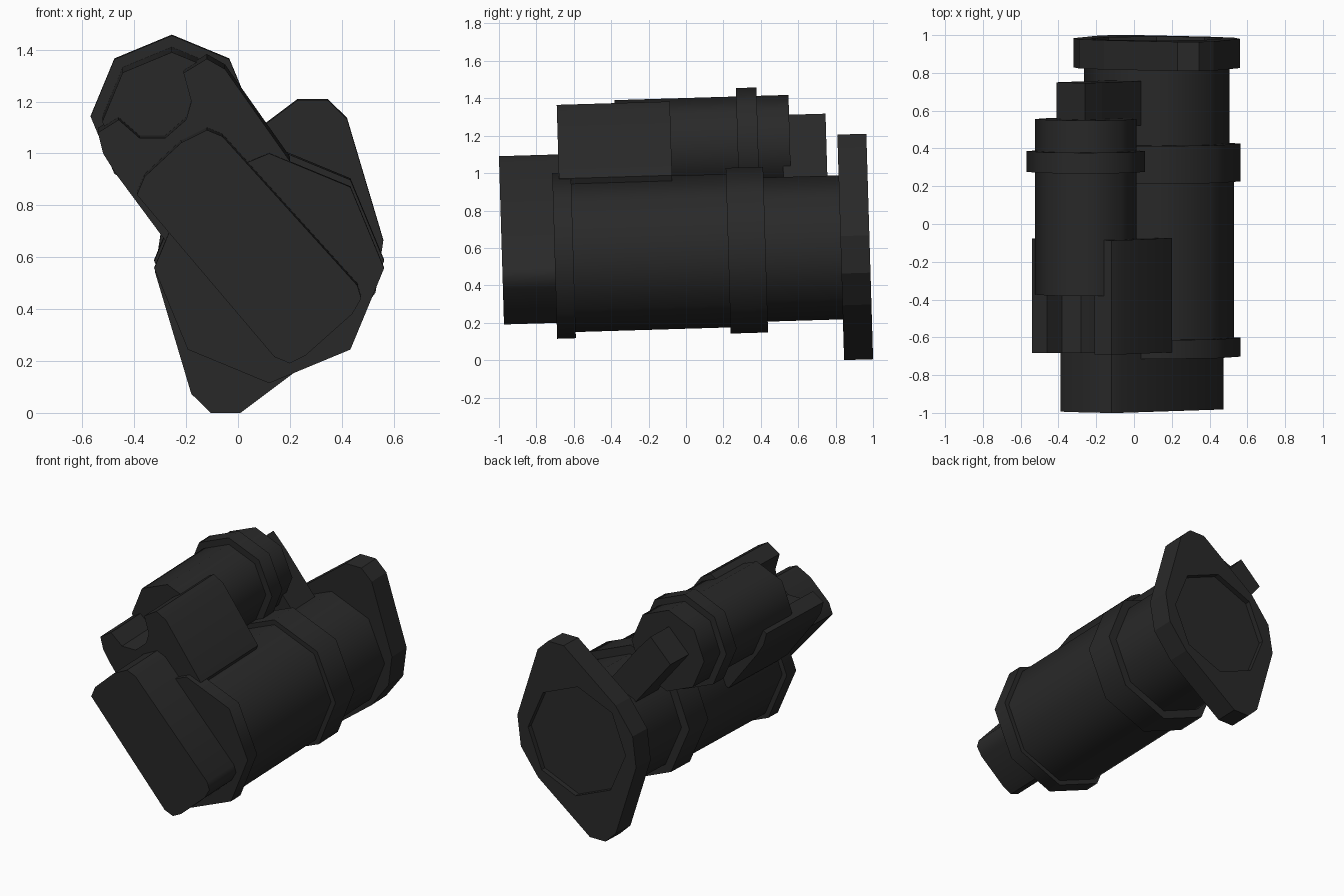
import bpy, bmesh
from math import sin, cos, pi

if "Cube" in bpy.data.objects:
    bpy.data.objects.remove(bpy.data.objects["Cube"])

TILT = 0.03            # the whole unit leans slightly about x
BODY = (0.12, 0.578)   # motor axis (x, z)
SIDE = (-0.255, 1.133) # solenoid axis (x, z)

mat = bpy.data.materials.new("dark_metal")
mat.diffuse_color = (0.022, 0.022, 0.022, 1)
mat.use_nodes = True
mat.node_tree.nodes["Principled BSDF"].inputs["Base Color"].default_value = mat.diffuse_color


def prism(name, profile, y0, y1, smooth=0.85):
    """Extrude an (x, z) outline from y0 to y1."""
    bm = bmesh.new()
    face = bm.faces.new([bm.verts.new((x, y0, z)) for x, z in profile])
    new = bmesh.ops.extrude_face_region(bm, geom=[face])["geom"]
    bmesh.ops.translate(bm, vec=(0, y1 - y0, 0),
                        verts=[g for g in new if isinstance(g, bmesh.types.BMVert)])
    bmesh.ops.recalc_face_normals(bm, faces=bm.faces)
    mesh = bpy.data.meshes.new(name)
    bm.to_mesh(mesh)
    bm.free()
    mesh.materials.append(mat)
    obj = bpy.data.objects.new(name, mesh)
    obj.rotation_euler.x = TILT
    bpy.context.collection.objects.link(obj)
    bpy.ops.object.select_all(action='DESELECT')
    obj.select_set(True)
    bpy.context.view_layer.objects.active = obj
    if smooth:
        bpy.ops.object.shade_smooth_by_angle(angle=smooth)
    return obj


def octagon(center, r):
    return [(center[0] + r * cos(i * pi / 4), center[1] + r * sin(i * pi / 4))
            for i in range(8)]


def lift(points, dz):
    return [(x, z + dz) for x, z in points]


# Motor barrel, its two collars and the narrower nose
prism("motor_barrel", octagon(BODY, 0.41), -0.64, 0.35)
prism("rear_collar", octagon(BODY, 0.443), -0.685, -0.585)
prism("middle_collar", octagon(BODY, 0.443), 0.243, 0.443)
prism("nose_housing", octagon(BODY, 0.385), 0.40, 0.93)

# Mounting flange: half outline repeated by a half turn, with a shallow recess
half = [(-0.11, -0.603), (0.28, -0.31), (0.41, -0.14),
        (0.44, 0.06), (0.30, 0.53), (0.225, 0.603)]
outline = [(BODY[0] + s * x, BODY[1] + s * z) for s in (1, -1) for x, z in half]
flange = prism("mounting_flange", outline, 0.845, 1.0, smooth=0)
cutter = prism("recess_cutter", octagon(BODY, 0.36), 0.965, 1.1, smooth=0)
cutter.hide_render = True
cut = flange.modifiers.new("recess", 'BOOLEAN')
cut.operation = 'DIFFERENCE'
cut.solver = 'EXACT'
cut.object = cutter
bpy.context.view_layer.objects.active = flange
bpy.ops.object.modifier_apply(modifier=cut.name)
bpy.data.objects.remove(cutter)

# Slanted end cap
prism("end_cap", lift([
    (-0.39, 0.84), (-0.36, 0.91), (-0.22, 1.04), (-0.12, 1.09), (-0.06, 1.065),
    (0.46, 0.49), (0.475, 0.44), (0.44, 0.38), (0.26, 0.22), (0.20, 0.19),
    (0.14, 0.215)], 0.03), -0.967, -0.62)

# Solenoid cylinder and collar
prism("solenoid", octagon(SIDE, 0.268), -0.34, 0.59)
prism("solenoid_collar", octagon(SIDE, 0.313), 0.31, 0.42)

# Scooped block that cradles the solenoid against the barrel
prism("solenoid_cradle", lift([
    (-0.21, 1.31), (-0.12, 1.365), (-0.05, 1.325), (0.20, 0.97), (0.12, 0.80),
    (-0.27, 0.65), (-0.47, 0.92), (-0.52, 1.0), (-0.54, 1.08), (-0.46, 1.13),
    (-0.38, 1.06), (-0.28, 1.06), (-0.20, 1.13), (-0.18, 1.20)], 0.02),
    -0.65, -0.045, smooth=0.6)

# Lever bracket bridging solenoid and nose
prism("lever_bracket", lift([
    (-0.41, 1.17), (-0.26, 1.315), (-0.17, 1.215), (0.10, 0.87), (-0.05, 0.72)],
    -0.02), 0.55, 0.785, smooth=0)
